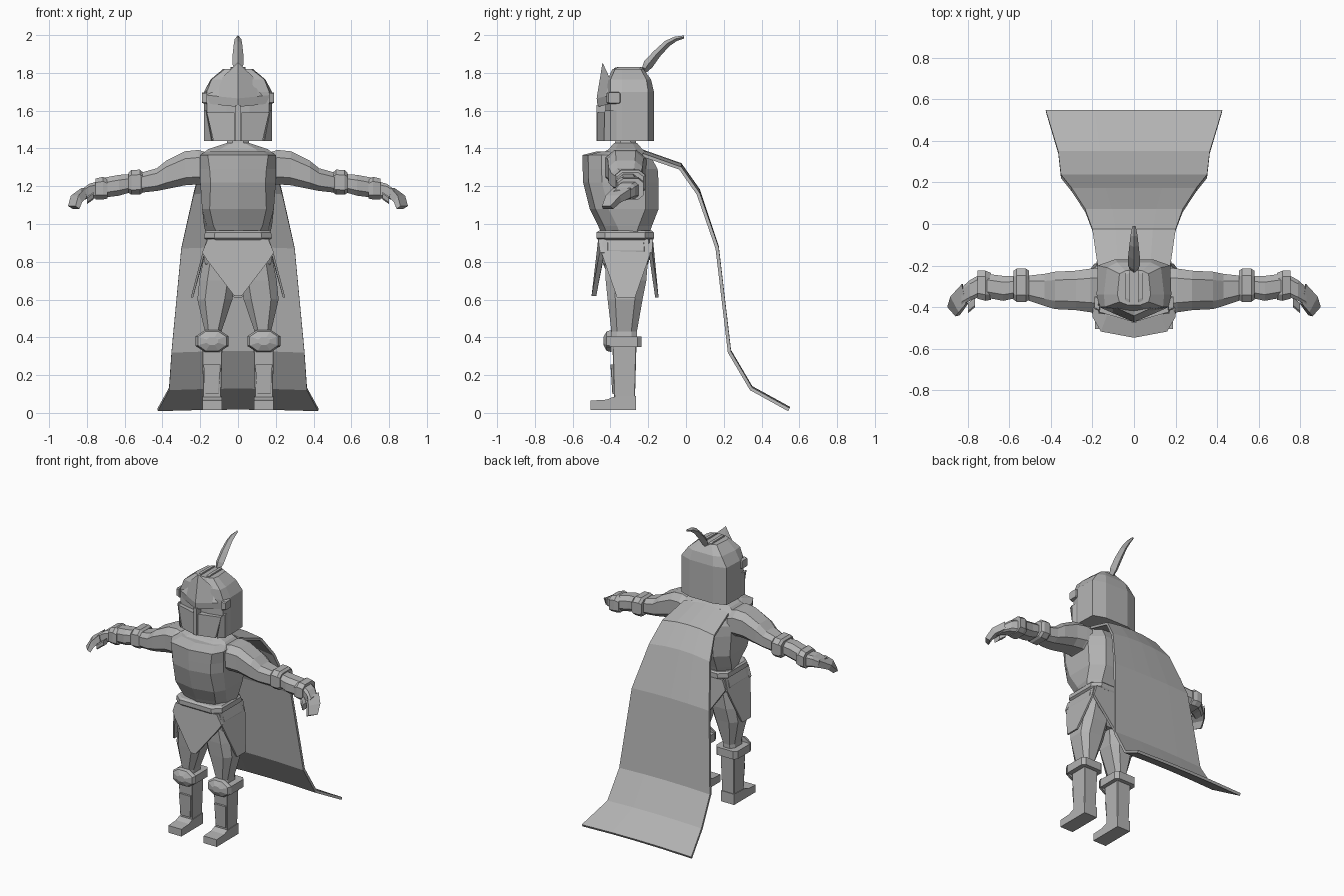
import bpy, bmesh, math
from mathutils import Vector

grey = bpy.data.materials.new("plain grey")
grey.diffuse_color = (0.45, 0.45, 0.45, 1)


def finish(name, bm):
    bmesh.ops.recalc_face_normals(bm, faces=bm.faces)
    me = bpy.data.meshes.new(name)
    bm.to_mesh(me)
    bm.free()
    me.materials.append(grey)
    ob = bpy.data.objects.new(name, me)
    bpy.context.collection.objects.link(ob)
    return ob


def loft(name, rings, side=1):
    """Skin equal-length rings of points and cap both ends; side=-1 mirrors in x."""
    bm = bmesh.new()
    vs = [[bm.verts.new((p[0] * side, p[1], p[2])) for p in r] for r in rings]
    n = len(rings[0])
    for a, b in zip(vs, vs[1:]):
        for i in range(n):
            j = (i + 1) % n
            bm.faces.new((a[i], a[j], b[j], b[i]))
    bm.faces.new(vs[0])
    bm.faces.new(vs[-1])
    return finish(name, bm)


def chamfer(a0, a1, b0, b1, c):
    """Rectangle with cut corners, as 2D points."""
    da, db = (a1 - a0) * c, (b1 - b0) * c
    return [(a0 + da, b0), (a1 - da, b0), (a1, b0 + db), (a1, b1 - db),
            (a1 - da, b1), (a0 + da, b1), (a0, b1 - db), (a0, b0 + db)]


def tower(name, levels, c=0.25, side=1):
    """Levels of (z, x0, x1, y0, y1)."""
    return loft(name, [[(x, y, z) for x, y in chamfer(x0, x1, y0, y1, c)]
                       for z, x0, x1, y0, y1 in levels], side)


def limb(name, levels, c=0.25, side=1):
    """Stations along x of (x, y0, y1, z0, z1)."""
    return loft(name, [[(x, y, z) for y, z in chamfer(y0, y1, z0, z1, c)]
                       for x, y0, y1, z0, z1 in levels], side)


def plate(name, pts, offset, side=1):
    """Thin slab: outline plus a copy shifted by offset."""
    o = Vector(offset)
    return loft(name, [pts, [tuple(Vector(p) + o) for p in pts]], side)


def sym(half, z):
    """Mirror a front-to-back half outline of (x, y) into a closed ring."""
    return [(x, y, z) for x, y in half] + [(-x, y, z) for x, y in reversed(half)]


# Helmet shell: tall wall, then a faceted dome
wall = [(0.06, -0.425), (0.165, -0.40), (0.18, -0.34), (0.175, -0.20), (0.09, -0.17)]
dome = [(0.05, -0.415), (0.14, -0.40), (0.145, -0.34), (0.13, -0.21), (0.08, -0.185)]
crown = [(0.03, -0.39), (0.07, -0.375), (0.08, -0.34), (0.07, -0.24), (0.04, -0.225)]
loft("helmet", [sym(wall, 1.44), sym(wall, 1.70), sym(dome, 1.765), sym(crown, 1.82)])

# Helmet brow: pointed wedge rising to a peak
brow = []
for x, front, back, z0, z1 in [(-0.19, -0.385, -0.35, 1.64, 1.68), (-0.10, -0.425, -0.37, 1.63, 1.76),
                               (0, -0.468, -0.40, 1.62, 1.80), (0.10, -0.425, -0.37, 1.63, 1.76),
                               (0.19, -0.385, -0.35, 1.64, 1.68)]:
    brow.append([(x, front, z0), (x, front - 0.005, z0 + 0.045), (x, (front + back) / 2, z1), (x, back, z0 + 0.04)])
brow[2][2] = (0, -0.442, 1.855)
loft("brow", brow)

# Face guard, its centre bar, frames and hinges
plate("nose_bar", [(-0.012, -0.475, 1.44), (0.012, -0.475, 1.44), (0.012, -0.475, 1.63), (-0.012, -0.475, 1.63)], (0, 0.05, 0))
for s in (1, -1):
    tag = "right" if s > 0 else "left"
    plate(f"cheek_{tag}", [(0.018, -0.468, 1.44), (0.13, -0.435, 1.44), (0.165, -0.425, 1.59), (0.018, -0.468, 1.59)],
          (0, 0.04, 0), s)
    plate(f"cheek_rim_{tag}", [(0.14, -0.435, 1.44), (0.18, -0.40, 1.44), (0.18, -0.40, 1.60), (0.17, -0.43, 1.60)],
          (-0.01, 0.05, 0), s)
    limb(f"hinge_{tag}", [(0.165, -0.42, -0.345, 1.635, 1.70), (0.19, -0.41, -0.35, 1.64, 1.695)], 0.1, s)
    limb(f"ridge_{tag}", [(0.02, -0.38, -0.22, 1.79, 1.83), (0.04, -0.37, -0.23, 1.79, 1.83)], 0.1, s)

# Plume: curved, tapering feather
plume = []
for y, z, w, t, tilt in [(-0.23, 1.80, 0.014, 0.012, 0.9), (-0.20, 1.845, 0.029, 0.027, 0.9),
                         (-0.155, 1.90, 0.028, 0.022, 0.85), (-0.10, 1.955, 0.022, 0.018, 0.65),
                         (-0.055, 1.98, 0.017, 0.013, 0.4), (-0.01, 1.99, 0.008, 0.008, 0.1)]:
    dy, dz = -math.sin(tilt) * t, math.cos(tilt) * t
    plume.append([(w, y, z), (0, y + dy, z + dz), (-w, y, z), (0, y - dy, z - dz)])
loft("plume", plume)

# Neck and sloping collar
tower("neck", [(1.36, -0.07, 0.07, -0.39, -0.25), (1.46, -0.055, 0.055, -0.37, -0.27)])
tower("collar", [(1.36, -0.20, 0.20, -0.47, -0.19), (1.395, -0.16, 0.16, -0.41, -0.23),
                 (1.43, -0.055, 0.055, -0.38, -0.26)], 0.2)

# Chest armour
chest = [(0.93, 0.10, 0.15, 0.165, -0.44, -0.20), (0.99, 0.13, 0.165, 0.18, -0.465, -0.18),
         (1.08, 0.15, 0.19, 0.19, -0.51, -0.145), (1.22, 0.145, 0.20, 0.20, -0.545, -0.145),
         (1.29, 0.15, 0.20, 0.20, -0.547, -0.15), (1.365, 0.16, 0.20, 0.19, -0.548, -0.19),
         (1.385, 0.13, 0.17, 0.17, -0.47, -0.22)]
loft("chest", [sym([(0, f), (a, f + 0.03), (b, f + 0.10), (c, r + 0.0 - 0.07), (0.11, r)], z)
               for z, a, b, c, f, r in chest])

# Belt and hips
tower("belt", [(0.915, -0.165, 0.165, -0.465, -0.175), (0.925, -0.18, 0.18, -0.475, -0.17),
               (0.955, -0.175, 0.175, -0.475, -0.17), (0.965, -0.165, 0.165, -0.46, -0.18)], 0.15)
tower("hips", [(0.70, -0.09, 0.09, -0.40, -0.24), (0.79, -0.175, 0.175, -0.44, -0.20),
               (0.86, -0.185, 0.185, -0.455, -0.18), (0.92, -0.165, 0.165, -0.455, -0.185)], 0.15)

# Skirt flaps: front, back and both sides
plate("front_flap", [(-0.16, -0.465, 0.92), (0.16, -0.465, 0.92), (0.19, -0.455, 0.85), (0.165, -0.465, 0.81),
                     (0.02, -0.50, 0.62), (-0.02, -0.50, 0.62), (-0.165, -0.465, 0.81), (-0.19, -0.455, 0.85)],
      (0, 0.025, 0))
plate("back_flap", [(-0.16, -0.175, 0.92), (0.16, -0.175, 0.92), (0.18, -0.18, 0.85), (0.02, -0.145, 0.61),
                    (-0.02, -0.145, 0.61), (-0.18, -0.18, 0.85)], (0, -0.018, 0))

for s in (1, -1):
    tag = "right" if s > 0 else "left"
    plate(f"side_flap_{tag}", [(0.165, -0.44, 0.92), (0.165, -0.20, 0.92), (0.19, -0.19, 0.84),
                               (0.25, -0.27, 0.61), (0.25, -0.365, 0.61), (0.19, -0.445, 0.84)], (-0.012, 0, 0), s)

    # Legs, knee guards and boots
    tower(f"thigh_{tag}", [(0.36, 0.09, 0.185, -0.395, -0.26), (0.43, 0.088, 0.175, -0.395, -0.26),
                           (0.60, 0.03, 0.215, -0.415, -0.23), (0.70, 0.012, 0.205, -0.425, -0.21),
                           (0.83, 0.012, 0.18, -0.43, -0.20)], 0.22, s)
    tower(f"knee_band_{tag}", [(0.35, 0.055, 0.222, -0.42, -0.235), (0.405, 0.055, 0.222, -0.42, -0.235)], 0.12, s)
    loft(f"knee_pad_{tag}", [[(x, y, z) for x, z in chamfer(0.137 - w, 0.137 + w, 0.38 - h, 0.38 + h, 0.28)]
                             for y, w, h in [(-0.395, 0.088, 0.058), (-0.42, 0.075, 0.052), (-0.438, 0.03, 0.02)]], s)
    tower(f"shin_{tag}", [(0.015, 0.092, 0.182, -0.38, -0.27), (0.08, 0.09, 0.184, -0.38, -0.27),
                          (0.37, 0.082, 0.19, -0.39, -0.262)], 0.03, s)
    tower(f"shin_plate_{tag}", [(0.10, 0.10, 0.175, -0.39, -0.36), (0.255, 0.092, 0.182, -0.40, -0.36)], 0.08, s)
    loft(f"boot_{tag}", [[(x, -0.505, 0.015), (x, -0.265, 0.015), (x, -0.265, 0.09),
                          (x, -0.385, 0.085), (x, -0.42, 0.07), (x, -0.505, 0.065)] for x in (0.086, 0.188)], s)

    # Arms held out, bending slightly forward
    limb(f"upper_arm_{tag}", [(0.17, -0.43, -0.21, 1.20, 1.38), (0.21, -0.425, -0.215, 1.21, 1.392),
                              (0.28, -0.415, -0.225, 1.205, 1.385), (0.38, -0.41, -0.23, 1.185, 1.335),
                              (0.43, -0.395, -0.24, 1.175, 1.295), (0.52, -0.365, -0.25, 1.165, 1.27)], 0.22, s)
    limb(f"elbow_guard_{tag}", [(0.505, -0.365, -0.225, 1.165, 1.275), (0.52, -0.375, -0.215, 1.155, 1.288),
                                (0.565, -0.375, -0.215, 1.155, 1.285), (0.58, -0.365, -0.225, 1.165, 1.272)], 0.2, s)
    limb(f"forearm_{tag}", [(0.56, -0.355, -0.25, 1.17, 1.265), (0.63, -0.37, -0.25, 1.15, 1.26),
                            (0.71, -0.355, -0.24, 1.14, 1.245)], 0.25, s)
    limb(f"wrist_guard_{tag}", [(0.69, -0.365, -0.235, 1.135, 1.235), (0.715, -0.37, -0.225, 1.13, 1.25),
                                (0.755, -0.36, -0.225, 1.13, 1.24)], 0.2, s)
    limb(f"hand_{tag}", [(0.745, -0.35, -0.245, 1.135, 1.225), (0.79, -0.37, -0.27, 1.135, 1.212),
                         (0.83, -0.39, -0.305, 1.125, 1.18)], 0.18, s)

    # Fingers curling down, and a thumb
    loft(f"fingers_{tag}", [[(0.80, -0.385, 1.14), (0.825, -0.29, 1.14), (0.83, -0.29, 1.19), (0.81, -0.385, 1.19)],
                            [(0.825, -0.42, 1.115), (0.865, -0.345, 1.115), (0.885, -0.35, 1.15), (0.845, -0.425, 1.15)],
                            [(0.84, -0.44, 1.08), (0.875, -0.385, 1.08), (0.90, -0.40, 1.095), (0.86, -0.445, 1.095)]], s)
    limb(f"thumb_{tag}", [(0.765, -0.40, -0.355, 1.13, 1.17), (0.80, -0.43, -0.38, 1.105, 1.145)], 0.2, s)

# Cape: a sheet of strips flaring from the shoulders to the ground
profile = [(-0.23, 1.385, 0.17), (-0.03, 1.315, 0.20), (0.065, 1.18, 0.235), (0.165, 0.88, 0.30),
           (0.23, 0.33, 0.352), (0.345, 0.135, 0.365), (0.545, 0.025, 0.425)]
bm = bmesh.new()
rows = []
for k, (y, z, w) in enumerate(profile):
    sag = 0.02 if k < 3 else 0.008
    rows.append([bm.verts.new((w * t, y, z - sag * t * t)) for t in (-1, -0.45, 0, 0.45, 1)])
for a, b in zip(rows, rows[1:]):
    for i in range(4):
        bm.faces.new((a[i], a[i + 1], b[i + 1], b[i]))
cape = finish("cape", bm)
mod = cape.modifiers.new("thickness", 'SOLIDIFY')
mod.thickness = 0.018
mod.offset = 0
